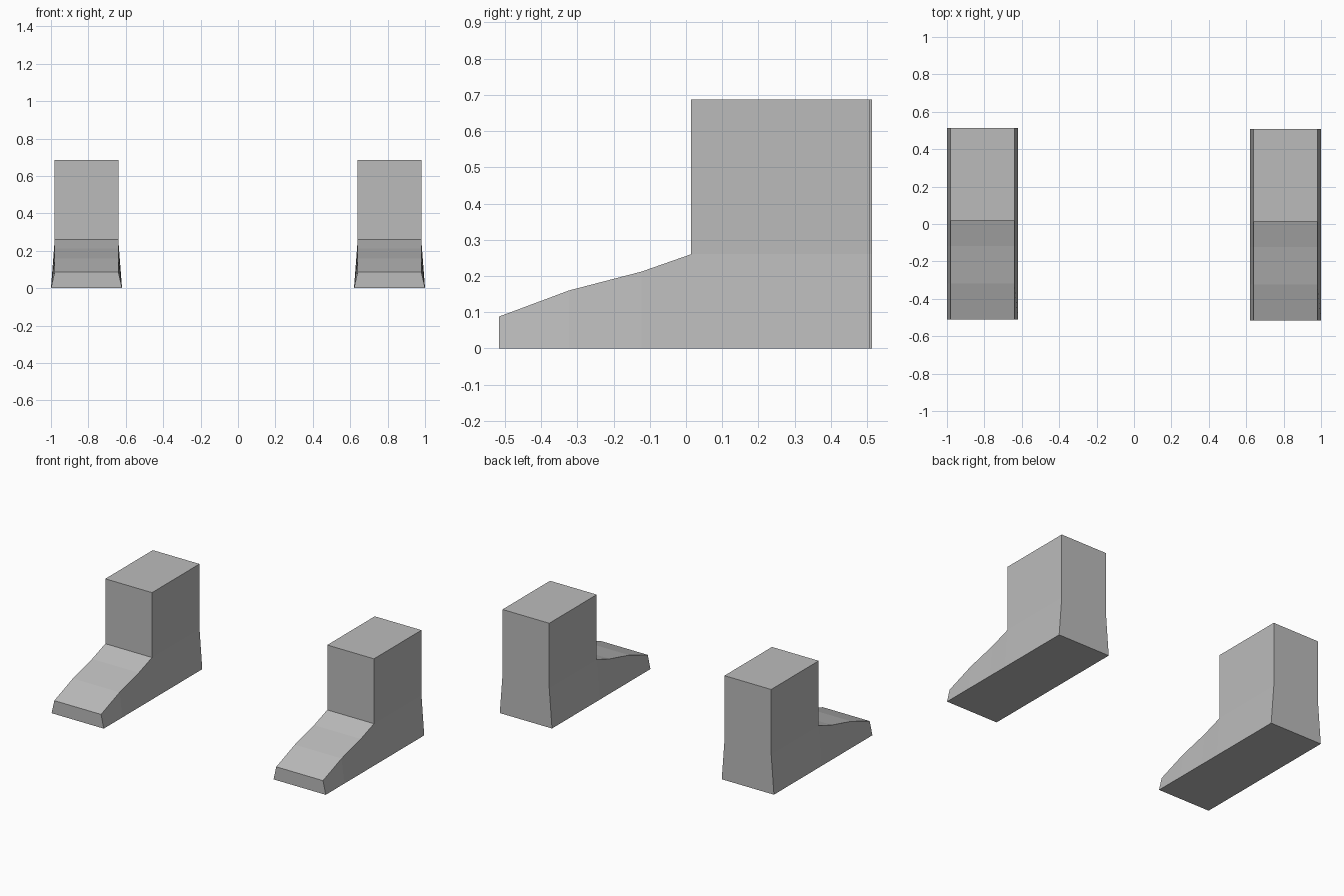
import bpy, bmesh

if "Cube" in bpy.data.objects:
    bpy.data.objects.remove(bpy.data.objects["Cube"])

grey = bpy.data.materials.new("plain_grey")
grey.diffuse_color = (0.5, 0.5, 0.5, 1)
grey.use_nodes = True
grey.node_tree.nodes["Principled BSDF"].inputs["Base Color"].default_value = grey.diffuse_color

SOLE_HALF, TOP_HALF, CENTRE = 0.19, 0.17, 0.81
SHAFT_TOP = 0.687
# (y, height of the upper edge) from toe to heel
STATIONS = [(-0.513, 0.088), (-0.32, 0.16), (-0.12, 0.212), (0.017, 0.26), (0.511, 0.26)]


def make_boot(name, x, dy):
    bm = bmesh.new()
    # flared foot: one four-sided section per station
    rings = []
    for y, z in STATIONS:
        corners = [(-SOLE_HALF, 0), (SOLE_HALF, 0), (TOP_HALF, z), (-TOP_HALF, z)]
        rings.append([bm.verts.new((x + cx, y + dy, cz)) for cx, cz in corners])
    for a, b in zip(rings, rings[1:]):
        for i in range(4):
            j = (i + 1) % 4
            top = bm.faces.new((a[i], a[j], b[j], b[i]))
            if i == 2:
                ankle = top
    bm.faces.new(rings[0])
    bm.faces.new(rings[-1])
    # straight shaft raised from the ankle face
    out = bmesh.ops.extrude_face_region(bm, geom=[ankle])
    for v in out["geom"]:
        if isinstance(v, bmesh.types.BMVert):
            v.co.z = SHAFT_TOP
    if ankle.is_valid:
        bmesh.ops.delete(bm, geom=[ankle], context='FACES_ONLY')
    bmesh.ops.recalc_face_normals(bm, faces=bm.faces)
    mesh = bpy.data.meshes.new(name)
    bm.to_mesh(mesh)
    bm.free()
    mesh.materials.append(grey)
    bpy.context.collection.objects.link(bpy.data.objects.new(name, mesh))


make_boot("left_boot", -CENTRE, 0.003)
make_boot("right_boot", CENTRE, -0.003)
